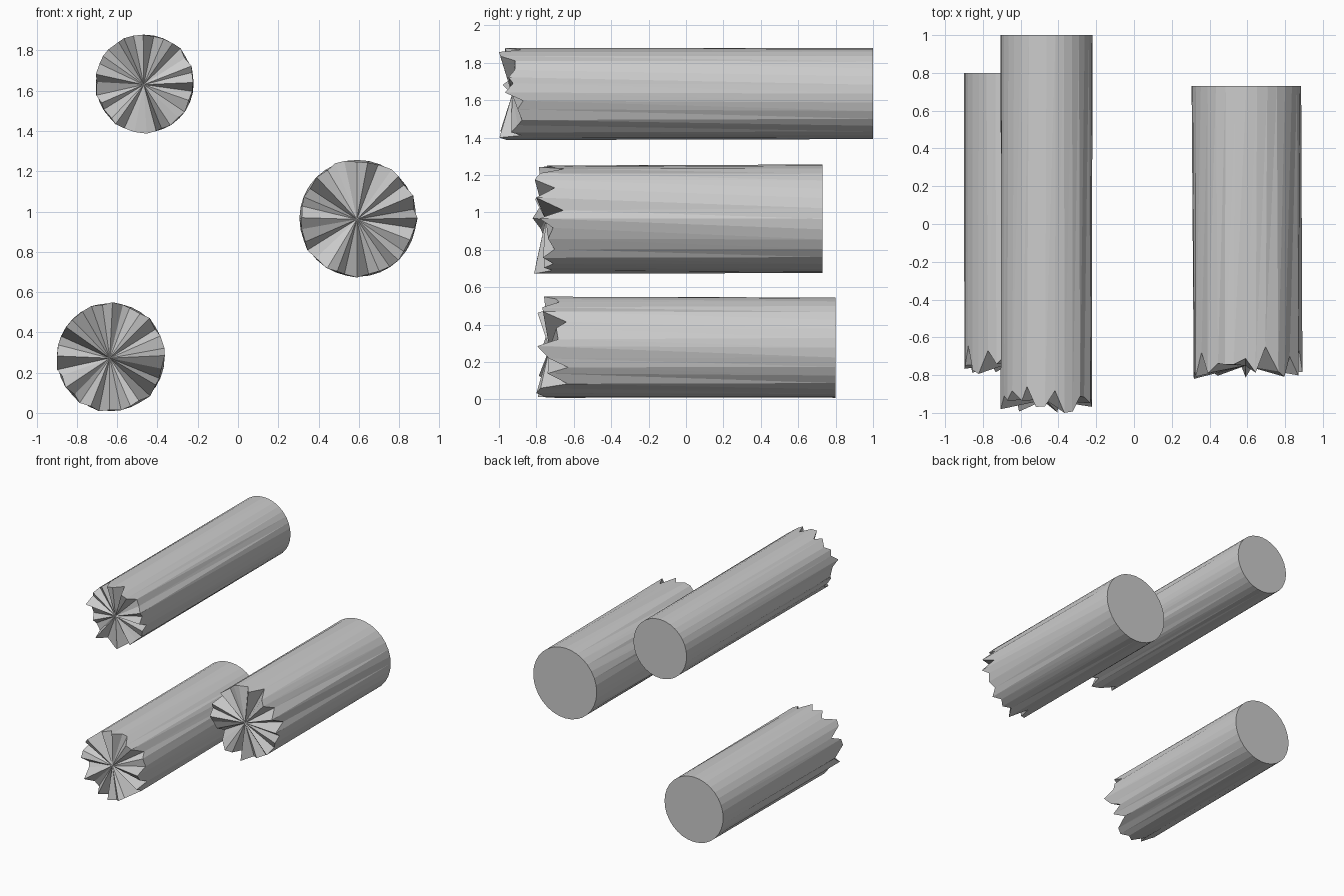
import bpy, bmesh, math, random

if "Cube" in bpy.data.objects:
    bpy.data.objects.remove(bpy.data.objects["Cube"])

SIDES = 32


def broken_log(name, cx, cz, radius, y_back, y_tip, y_notch, hub_y, seed):
    """Round log along y: clean flat cut at the back, splintered end at the front."""
    rng = random.Random(seed)
    # tooth depths, stretched to fill the full tip-to-notch range
    depth = [rng.random() for _ in range(SIDES)]
    lo, hi = min(depth), max(depth)
    depth = [(d - lo) / (hi - lo) for d in depth]

    bm = bmesh.new()
    back, front = [], []
    for i in range(SIDES):
        a = 2 * math.pi * i / SIDES
        back.append(bm.verts.new((cx + radius * math.cos(a), y_back,
                                  cz + radius * math.sin(a))))
        # splinter points wander slightly off the circle
        r = radius * rng.uniform(0.96, 1.03)
        b = a + rng.uniform(-0.04, 0.04)
        y = y_tip + depth[i] * (y_notch - y_tip)
        front.append(bm.verts.new((cx + r * math.cos(b), y,
                                   max(0.0, cz + r * math.sin(b)))))
    hub = bm.verts.new((cx - 0.005, hub_y, cz - 0.005))

    # bark strips, splintered fan and flat back cap
    for i in range(SIDES):
        j = (i + 1) % SIDES
        bm.faces.new((back[i], back[j], front[j]))
        bm.faces.new((back[i], front[j], front[i]))
        bm.faces.new((front[i], front[j], hub))
    bm.faces.new(back)
    bmesh.ops.recalc_face_normals(bm, faces=bm.faces[:])

    mesh = bpy.data.meshes.new(name)
    bm.to_mesh(mesh)
    bm.free()
    obj = bpy.data.objects.new(name, mesh)
    bpy.context.collection.objects.link(obj)
    return obj


# three separate logs at different heights
broken_log("upper_log", -0.463, 1.635, 0.243, 1.0, -1.0, -0.86, -0.93, 3)
broken_log("middle_log", 0.595, 0.966, 0.290, 0.73, -0.82, -0.65, -0.75, 8)
broken_log("lower_log", -0.632, 0.277, 0.268, 0.80, -0.80, -0.63, -0.73, 14)
